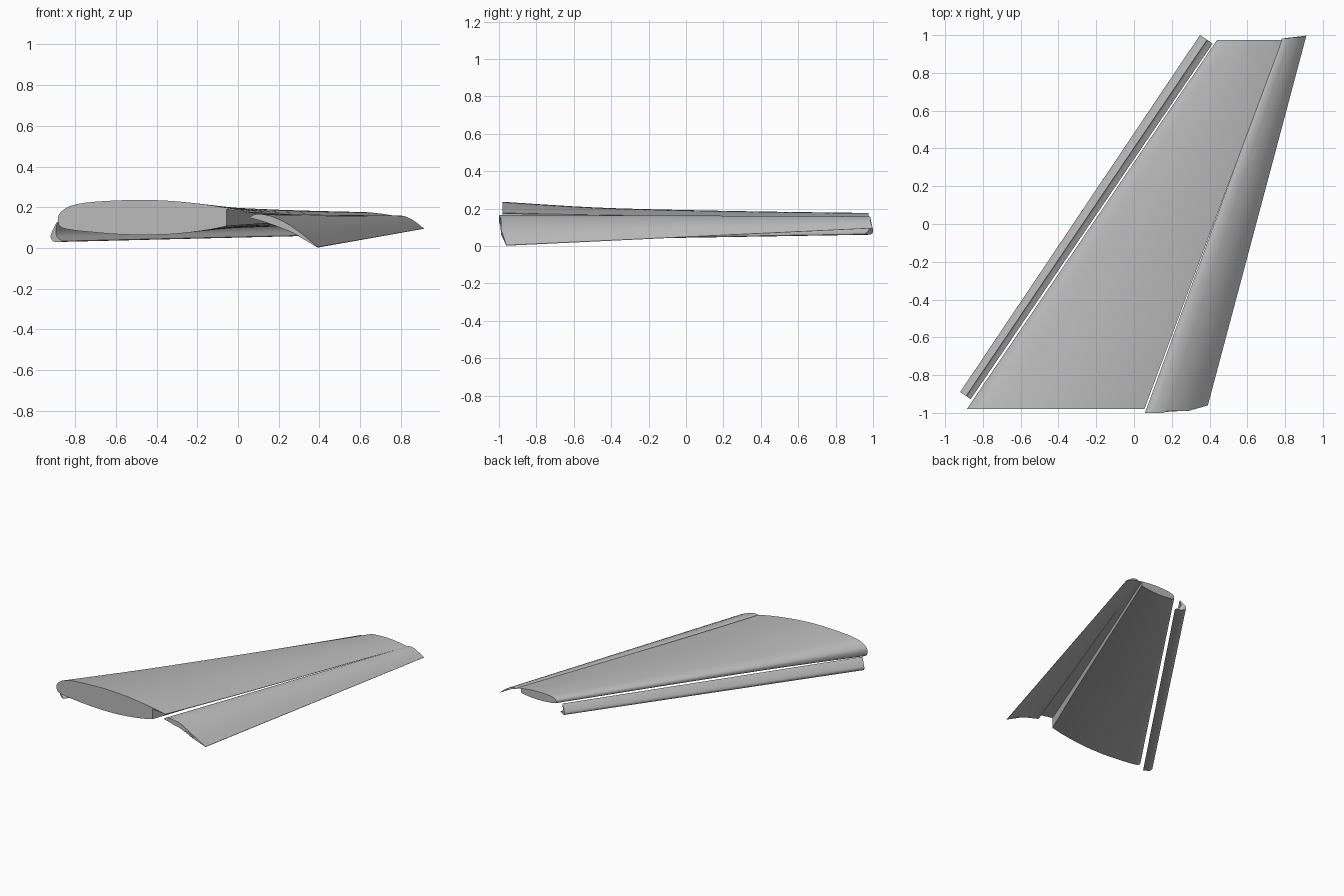
import bpy, bmesh, math
from mathutils import Vector

old = bpy.data.objects.get("Cube")
if old:
    bpy.data.objects.remove(old)

grey = bpy.data.materials.new("wing grey")
grey.use_nodes = True
colour = (0.5, 0.5, 0.5, 1)
grey.diffuse_color = colour
grey.node_tree.nodes["Principled BSDF"].inputs["Base Color"].default_value = colour


def smooth_run(points, steps=4):
    """Catmull-Rom curve through a short list of tuples."""
    p = [Vector(q) for q in points]
    p = [2 * p[0] - p[1]] + p + [2 * p[-1] - p[-2]]
    out = []
    for a, b, c, d in zip(p, p[1:], p[2:], p[3:]):
        for i in range(steps):
            t = i / steps
            out.append(0.5 * (2 * b + (c - a) * t + (2 * a - 5 * b + 4 * c - d) * t * t
                              + (3 * b - a - 3 * c + d) * t ** 3))
    return out + [p[-2]]


def loft(name, sections):
    """Skin matching closed sections and cap both ends."""
    bm = bmesh.new()
    rings = [[bm.verts.new(co) for co in s] for s in sections]
    for r, s in zip(rings, rings[1:]):
        for i in range(len(r)):
            j = (i + 1) % len(r)
            bm.faces.new((r[i], r[j], s[j], s[i]))
    bm.faces.new(rings[0])
    bm.faces.new(rings[-1])
    bmesh.ops.recalc_face_normals(bm, faces=bm.faces)
    mesh = bpy.data.meshes.new(name)
    bm.to_mesh(mesh)
    bm.free()
    mesh.materials.append(grey)
    obj = bpy.data.objects.new(name, mesh)
    bpy.context.collection.objects.link(obj)
    bpy.ops.object.select_all(action='DESELECT')
    obj.select_set(True)
    bpy.context.view_layer.objects.active = obj
    bpy.ops.object.shade_smooth_by_angle(angle=math.radians(35))


def mix(a, b, t):
    return a + (b - a) * t


# Main wing: root profile with a thin upper lip over the open rear cove
upper = smooth_run([(0.05, 0.177), (-0.06, 0.198), (-0.23, 0.222), (-0.38, 0.234), (-0.53, 0.236),
                    (-0.72, 0.226), (-0.82, 0.208), (-0.87, 0.177), (-0.885, 0.14),
                    (-0.86, 0.098), (-0.72, 0.078), (-0.53, 0.065), (-0.33, 0.068),
                    (-0.16, 0.088), (-0.06, 0.108)])
profile = [tuple(q) for q in upper] + [(-0.06, 0.19), (0.05, 0.172)]
thickness = smooth_run([(0, 1), (0.25, 0.67), (0.5, 0.52), (0.75, 0.43), (1, 0.37)])
sections = []
for t, k in thickness:
    lead, trail = mix(-0.885, 0.44, t), mix(0.055, 0.785, t)
    sections.append([(mix(lead, trail, (x + 0.885) / 0.935), mix(-0.98, 0.975, t),
                      mix(0.15, 0.145, t) + (z - 0.15) * k) for x, z in profile])
loft("main_wing", sections)

# Trailing flap: drooped cambered section, tapering to the tip
flap_top = smooth_run([(0, 0), (0.035, 0.015), (0.098, 0.006), (0.171, -0.025),
                       (0.245, -0.074), (0.333, -0.147)])
flap_low = smooth_run([(0.333, -0.15), (0.245, -0.098), (0.171, -0.06),
                       (0.06, -0.02), (0, -0.004)])
flap = [tuple(q) for q in flap_top + flap_low]
sections = []
for x0, y0, z0, k in ((0.058, -1.0, 0.152, 1), (0.783, 0.983, 0.153, 0.39)):
    sections.append([(x0 + k * x, y0 + k * 0.29 * max(0, x - 0.23) + 0.01 * k * (x > 0.1),
                      z0 + k * z) for x, z in flap])
loft("trailing_flap", sections)

# Leading slat: crescent section square to the swept leading edge
slat_out = smooth_run([(0.037, 0.128), (0.018, 0.1), (0.0, 0.062), (0.005, 0.04),
                       (0.025, 0.03), (0.067, 0.031)])
slat_in = smooth_run([(0.067, 0.034), (0.038, 0.055), (0.03, 0.085), (0.039, 0.127)])
slat = [tuple(q) for q in slat_out + slat_in]
sections = []
for x0, y0, z0, w, k in ((-0.92, -0.89, 0.0, 1, 1), (0.35, 1.0, 0.037, 1.2, 0.8)):
    sections.append([(x0 + 0.83 * w * s, y0 - 0.557 * w * s, z0 + k * z) for s, z in slat])
loft("leading_slat", sections)
